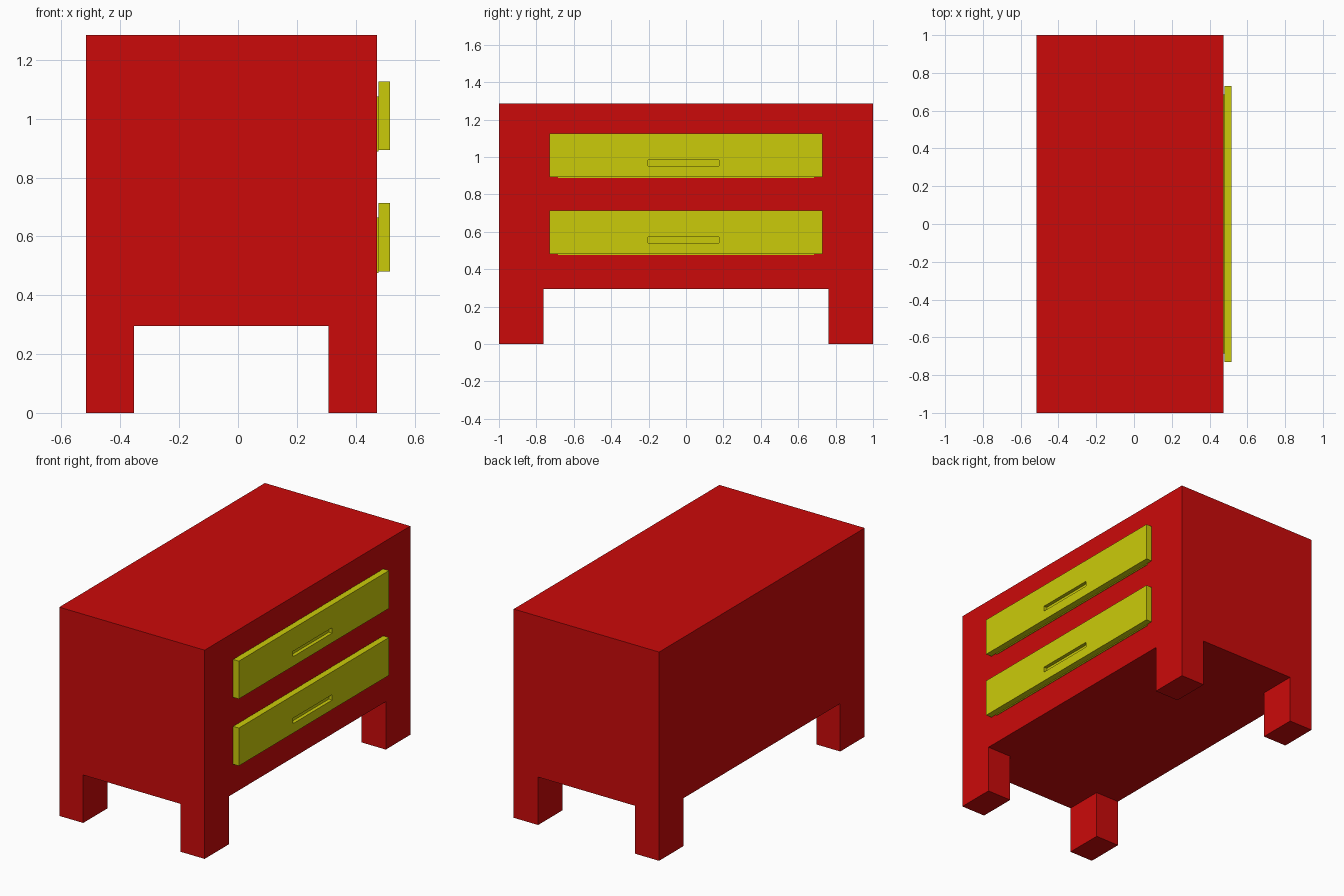
import bpy
import bmesh
from mathutils import Vector

if "Cube" in bpy.data.objects:
    bpy.data.objects.remove(bpy.data.objects["Cube"])


def material(name, rgb):
    mat = bpy.data.materials.new(name)
    mat.diffuse_color = (*rgb, 1.0)
    mat.use_nodes = True
    mat.node_tree.nodes["Principled BSDF"].inputs["Base Color"].default_value = mat.diffuse_color
    return mat


RED = material("red_paint", (0.6, 0.003, 0.003))
YELLOW = material("yellow_paint", (0.6, 0.6, 0.003))


def box(name, x, y, z, mat):
    """Box spanning the (min, max) ranges x, y and z."""
    lo, hi = (Vector(c) for c in zip(x, y, z))
    bm = bmesh.new()
    bmesh.ops.create_cube(bm, size=1)
    for v in bm.verts:
        v.co = (lo + hi) / 2 + v.co * (hi - lo)
    mesh = bpy.data.meshes.new(name)
    bm.to_mesh(mesh)
    bm.free()
    mesh.materials.append(mat)
    obj = bpy.data.objects.new(name, mesh)
    bpy.context.collection.objects.link(obj)
    return obj


BACK, FRONT = -0.517, 0.473

# Cabinet body
box("cabinet_body", (BACK, FRONT), (-1, 1), (0.295, 1.285), RED)

# Four corner legs, flush with the body sides
for x_name, xr in (("back", (BACK, -0.354)), ("front", (0.307, FRONT))):
    for y_name, yr in (("near", (-1, -0.762)), ("far", (0.762, 1))):
        box(f"{x_name}_{y_name}_leg", xr, yr, (0, 0.295), RED)

# Two drawers: a box inside the cabinet, and a front with a recessed grip slot
for name, z in (("lower", 0.481), ("upper", 0.893)):
    box(f"{name}_drawer_box", (-0.4, 0.478), (-0.685, 0.685),
        (z - 0.005, z + 0.183), YELLOW)
    panel = box(f"{name}_drawer_front", (0.478, 0.517), (-0.73, 0.73),
                (z, z + 0.233), YELLOW)
    cutter = box(f"{name}_grip_cutter", (0.495, 0.6), (-0.204, 0.177),
                 (z + 0.059, z + 0.092), YELLOW)
    cutter.hide_render = True
    cutter.hide_set(True)
    mod = panel.modifiers.new("grip_slot", "BOOLEAN")
    mod.operation = "DIFFERENCE"
    mod.solver = "EXACT"
    mod.object = cutter
